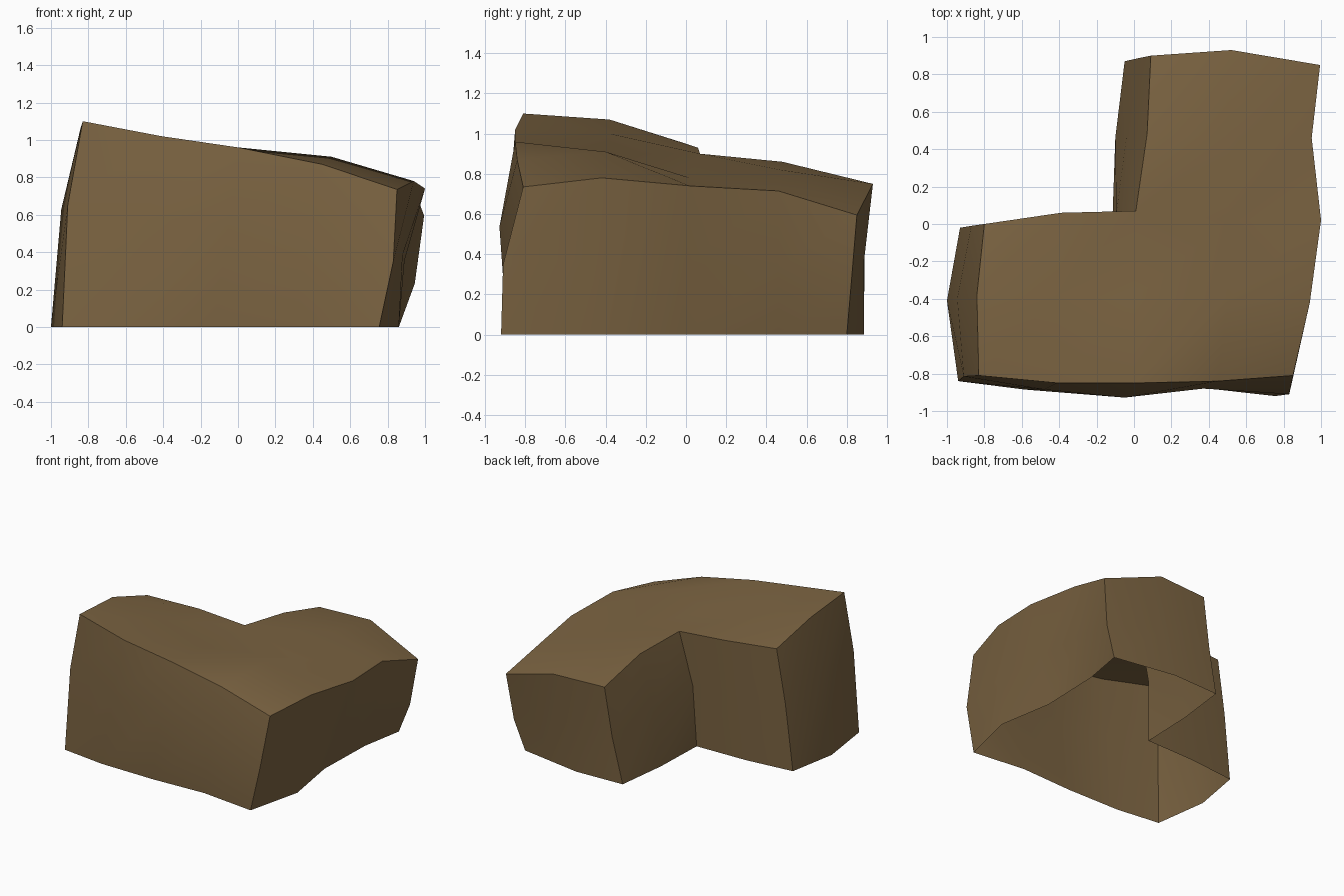
import bpy
from mathutils import Vector

# Material
brown = bpy.data.materials.new("earth_brown")
brown.diffuse_color = (0.20, 0.127, 0.054, 1)

# Outline of the top rim, counter-clockwise from the front left corner
rim = [Vector(p) for p in (
    (-.83, -.81, 1.10), (-.41, -.85, 1.02), (0, -.85, .96), (.45, -.84, .87),
    (.85, -.81, .735), (.94, -.42, .78), (1.0, .02, .74), (.95, .46, .715),
    (.995, .85, .595), (.52, .93, .75), (.09, .90, .75), (.07, .48, .86),
    (.01, .07, .90), (-.39, .06, .93), (-.80, 0, .95), (-.84, -.38, 1.07))]
# Outline at the ground, same order
base = [Vector((x, y, 0)) for x, y in (
    (-.94, -.84), (-.585, -.885), (-.13, -.89), (.31, -.87),
    (.755, -.92), (.86, -.48), (.785, -.03), (.80, .46),
    (.86, .80), (.35, .885), (-.05, .87), (-.10, .46),
    (-.115, .03), (-.54, .02), (-.93, -.02), (-1.0, -.41))]
# Outline part way up; it follows the slope of the rim
waist = ((-.91, -.815), (-.48, -.885), (-.05, -.928), (.37, -.88),
         (.83, -.91), (.88, -.45), (.89, 0), (.89, .46),
         (.945, .82), (.45, .885), (.03, .888), (-.04, .47),
         (-.095, .05), (-.46, .04), (-.87, -.01), (-.945, -.40))
middle = [Vector((x, y, .835 * r.z - .265)) for (x, y), r in zip(waist, rim)]
# Points inside the top surface
inner = [Vector(p) for p in ((-.41, -.38, 1.0), (0, -.4, .90), (.5, -.4, .91),
                             (.5, .02, .78), (.5, .47, .82))]

# Walls, open underneath
n = len(rim)
verts = base + middle + rim + inner
faces = []
for r in (0, n):
    for i in range(n):
        j = (i + 1) % n
        faces.append((r + i, r + j, r + n + j, r + n + i))

# Top surface: rim points 0-15, inner points 16-20
top = ((0, 1, 16, 15), (1, 2, 17, 16), (2, 3, 18), (2, 18, 17), (3, 4, 5, 18),
       (15, 16, 13, 14), (16, 17, 12, 13), (17, 18, 19, 12), (18, 5, 6, 19),
       (12, 19, 20), (12, 20, 11), (19, 6, 7, 20), (11, 20, 9, 10), (20, 7, 8, 9))
faces += [tuple(2 * n + k for k in f) for f in top]

mesh = bpy.data.meshes.new("corner_block")
mesh.from_pydata([tuple(v) for v in verts], [], faces)
mesh.materials.append(brown)
block = bpy.data.objects.new("corner_block", mesh)
bpy.context.collection.objects.link(block)

# Smooth sides, sharp rim and corners
bpy.context.view_layer.objects.active = block
block.select_set(True)
bpy.ops.object.shade_smooth_by_angle(angle=0.7)
